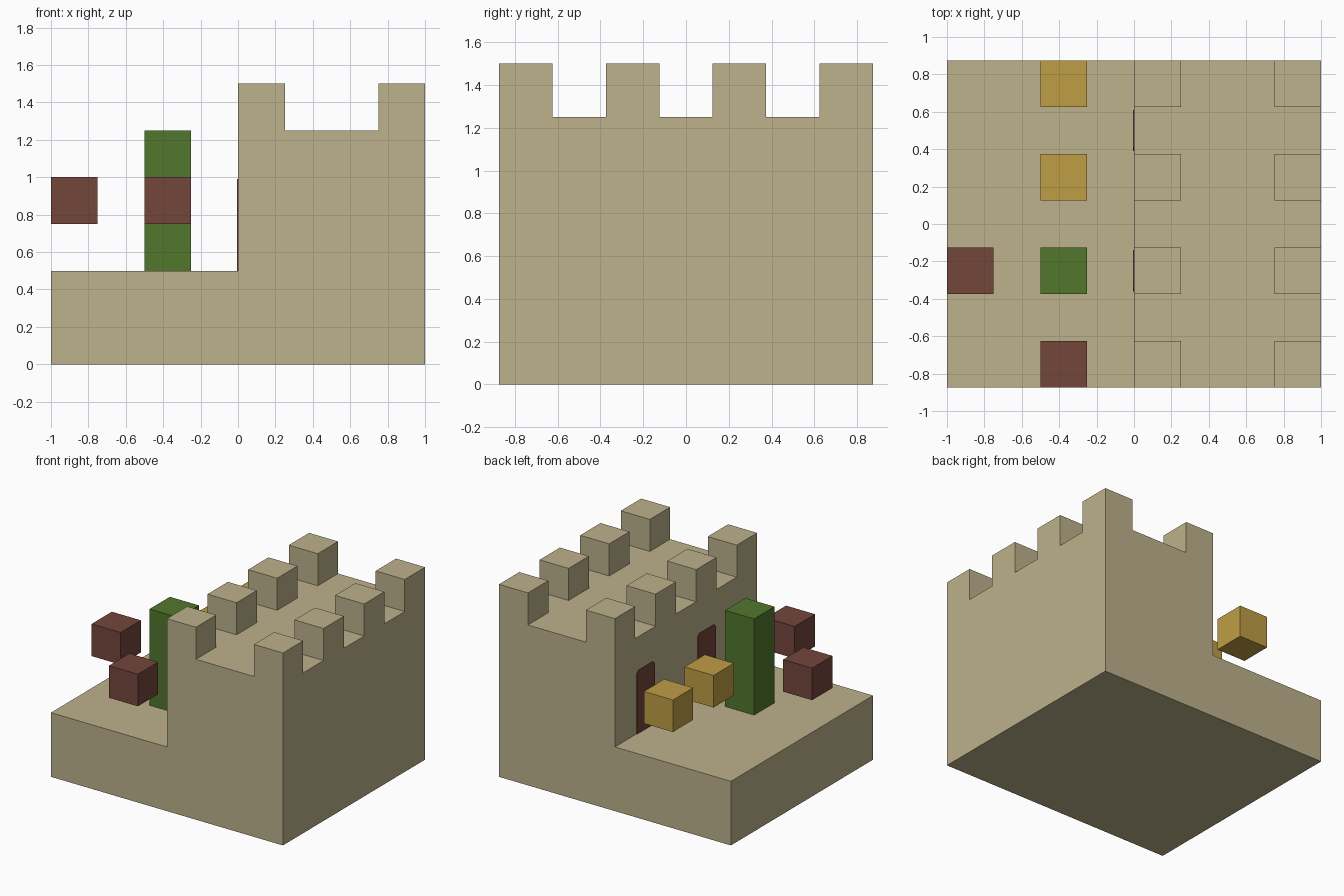
import bpy

cube = bpy.data.objects.get("Cube")
if cube:
    bpy.data.objects.remove(cube, do_unlink=True)

U = 0.25      # block size
BACK = 0.875  # half depth of the fort


def srgb(r, g, b):
    return [((c / 255 + 0.055) / 1.055) ** 2.4 for c in (r, g, b)] + [1.0]


def material(name, colour):
    mat = bpy.data.materials.new(name)
    mat.use_nodes = True
    mat.diffuse_color = colour
    bsdf = mat.node_tree.nodes["Principled BSDF"]
    bsdf.inputs["Base Color"].default_value = colour
    bsdf.inputs["Roughness"].default_value = 0.9
    return mat


sand = material("sandstone", srgb(189, 178, 140))
red = material("brick red", srgb(115, 70, 59))
green = material("leaf green", srgb(82, 119, 45))
gold = material("gold", srgb(191, 157, 69))


def prism(name, outline, offset, mat):
    """Extrude a closed 3D outline by an offset vector."""
    n = len(outline)
    verts = list(outline) + [tuple(a + b for a, b in zip(p, offset)) for p in outline]
    faces = [tuple(range(n)), tuple(range(2 * n - 1, n - 1, -1))]
    faces += [((i + 1) % n, i, n + i, n + (i + 1) % n) for i in range(n)]
    mesh = bpy.data.meshes.new(name)
    mesh.from_pydata(verts, [], faces)
    mesh.materials.append(mat)
    obj = bpy.data.objects.new(name, mesh)
    bpy.context.collection.objects.link(obj)
    return obj


def block(name, x, y, z, mat, height=U):
    """Square block, placed by its lowest corner."""
    outline = [(x, y, z), (x, y + U, z), (x + U, y + U, z), (x + U, y, z)]
    return prism(name, outline, (0, 0, height), mat)


# Fort body: low courtyard joined to the tall keep
profile = [(-1, 0), (1, 0), (1, 1.25), (0, 1.25), (0, 0.5), (-1, 0.5)]
prism("fort_body", [(x, BACK, z) for x, z in reversed(profile)], (0, -2 * BACK, 0), sand)

# Battlements along both long edges of the keep
for side, x in (("right", 0), ("left", 1 - U)):
    for i in range(4):
        block(f"merlon_{side}_{i + 1}", x, -BACK + 2 * U * i, 1.25, sand)

# Doors: thin plates with clipped top corners on the courtyard wall
for i, y in enumerate((0.5, -0.25)):
    w, c, low, top = 0.11, 0.02, 0.5, 0.99
    outline = [(y - w, low), (y + w, low), (y + w, top - c), (y + w - c, top),
               (y - w + c, top), (y - w, top - c)]
    prism(f"door_{i + 1}", [(0, a, b) for a, b in reversed(outline)], (-0.006, 0, 0), red)

# Courtyard pillar and floating blocks
block("pillar", -0.5, -0.375, 0.5, green, 3 * U)
block("red_block_front", -0.5, -BACK, 0.75, red)
block("red_block_side", -1, -0.375, 0.75, red)
block("gold_block_middle", -0.5, 0.125, 0.75, gold)
block("gold_block_back", -0.5, 0.625, 0.75, gold)

# Consistent outward normals
import bmesh
for obj in bpy.context.collection.objects:
    if obj.type == "MESH":
        bm = bmesh.new()
        bm.from_mesh(obj.data)
        bmesh.ops.recalc_face_normals(bm, faces=bm.faces)
        bm.to_mesh(obj.data)
        bm.free()
